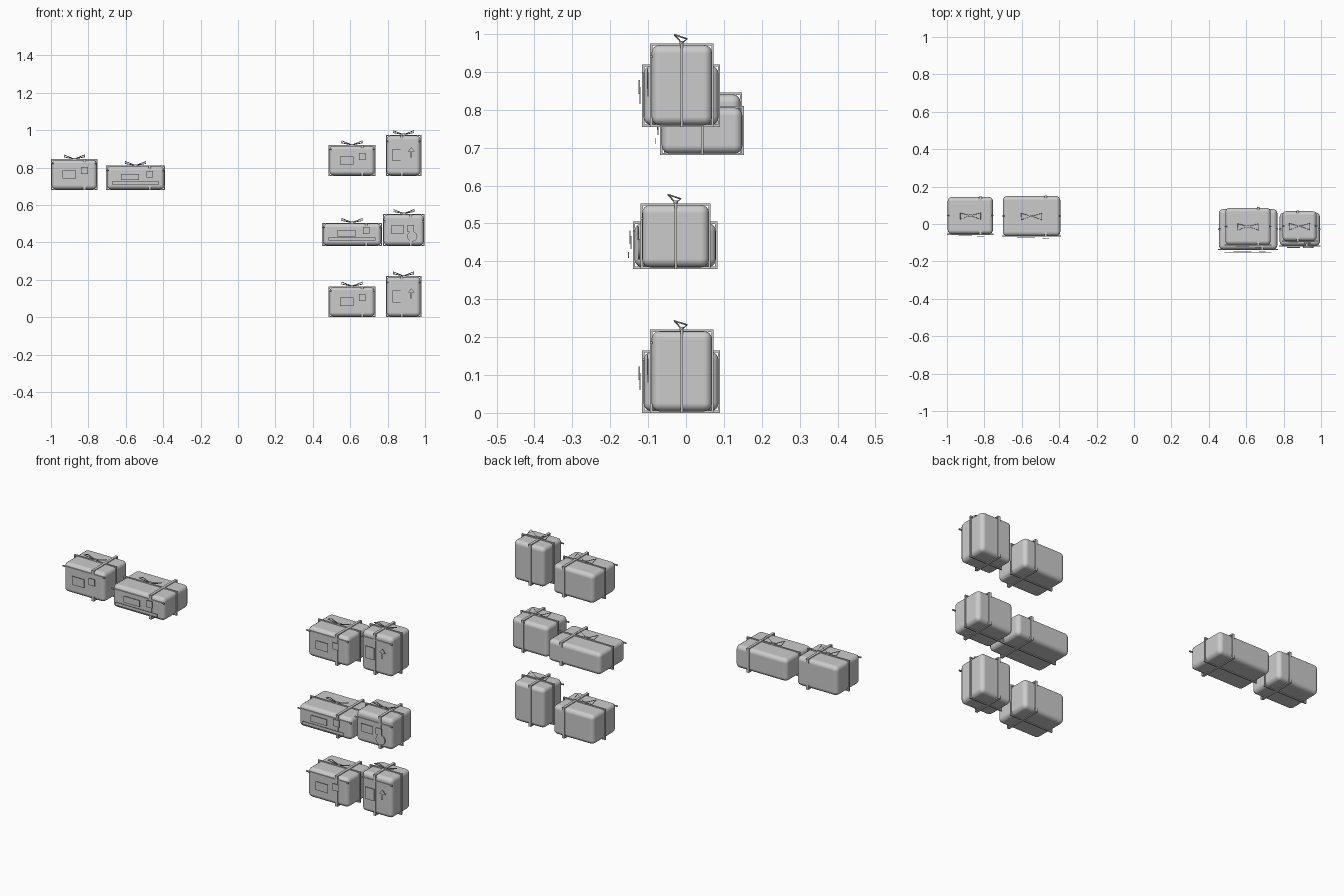
import bpy, bmesh
from mathutils import Vector

cube = bpy.data.objects.get("Cube")
if cube:
    bpy.data.objects.remove(cube)

grey = bpy.data.materials.new("plain_grey")
grey.use_nodes = True
grey.diffuse_color = (0.6, 0.6, 0.6, 1)
grey.node_tree.nodes["Principled BSDF"].inputs["Base Color"].default_value = (0.6, 0.6, 0.6, 1)


def finish(name, bm):
    mesh = bpy.data.meshes.new(name)
    bm.to_mesh(mesh)
    bm.free()
    mesh.materials.append(grey)
    obj = bpy.data.objects.new(name, mesh)
    bpy.context.collection.objects.link(obj)
    return obj


def add_box(bm, lo, hi):
    lo, hi = Vector(lo), Vector(hi)
    made = bmesh.ops.create_cube(bm, size=1)["verts"]
    bmesh.ops.scale(bm, vec=hi - lo, verts=made)
    bmesh.ops.translate(bm, vec=(lo + hi) / 2, verts=made)


def box(name, lo, hi):
    bm = bmesh.new()
    add_box(bm, lo, hi)
    return finish(name, bm)


def loop_strap(name, lo, hi, axis, at, width, thick=0.006):
    """Four square-cornered slats round the box, in the plane across axis."""
    bm = bmesh.new()
    for side in range(3):
        if side == axis:
            continue
        for end in (0, 1):
            a, b = list(lo), list(hi)
            a[axis], b[axis] = at - width / 2, at + width / 2
            if end:
                a[side] = hi[side] - thick
            else:
                b[side] = lo[side] + thick
            add_box(bm, a, b)
    return finish(name, bm)


def plate(name, x, z, w, h, y, thick=0.003):
    return box(name, (x - w / 2, y - thick, z - h / 2), (x + w / 2, y, z + h / 2))


def bow(name, x, y, z):
    """Two open triangular loops of thin cord and a small knot."""
    curve = bpy.data.curves.new(name, "CURVE")
    curve.dimensions = "3D"
    curve.bevel_depth = 0.0022
    curve.bevel_resolution = 0
    for s in (-1, 1):
        spline = curve.splines.new("POLY")
        spline.points.add(2)
        loop = ((0, 0, 0), (0.055 * s, -0.02, 0.022), (0.055 * s, 0.014, 0.011))
        for point, (dx, dy, dz) in zip(spline.points, loop):
            point.co = (x + dx, y + dy, z + dz, 1)
        spline.use_cyclic_u = True
    curve.materials.append(grey)
    obj = bpy.data.objects.new(name, curve)
    bpy.context.collection.objects.link(obj)
    box(name + "_knot", (x - 0.008, y - 0.006, z - 0.004), (x + 0.008, y + 0.006, z + 0.006))


def parcel(name, lo, hi, strap_x, seam, kind):
    cx, cy = (lo[0] + hi[0]) / 2, (lo[1] + hi[1]) / 2
    front, top, base = lo[1], hi[2], lo[2]
    inset = Vector((0.004, 0.004, 0.004))

    # Rounded parcel body
    body = box(name + "_body", Vector(lo) + inset, Vector(hi) - inset)
    bevel = body.modifiers.new("rounded_edges", "BEVEL")
    bevel.width, bevel.segments = 0.022, 4
    for poly in body.data.polygons:
        poly.use_smooth = True
    bevel.harden_normals = True

    # Straps and front seam
    loop_strap(name + "_wide_strap", lo, hi, 0, cx + strap_x, 0.014)
    loop_strap(name + "_cord", lo, hi, 1, cy, 0.007)
    z = base + seam * (top - base)
    box(name + "_seam", (lo[0], front, z - 0.003), (hi[0], front + 0.006, z + 0.003))
    bow(name + "_bow", cx, cy, top + 0.001)

    # Front details, by kind of parcel
    if kind == "crate":
        plate(name + "_label", cx - 0.028, base + 0.083, 0.072, 0.045, front - 0.004)
        plate(name + "_tag", cx + 0.054, base + 0.105, 0.036, 0.036, front - 0.006)
    elif kind == "long":
        plate(name + "_label", cx - 0.03, base + 0.07, 0.095, 0.034, front - 0.004)
        plate(name + "_tag", cx + 0.075, base + 0.084, 0.036, 0.036, front - 0.006)
        plate(name + "_tape", cx, base + 0.037, 0.25, 0.016, front - 0.011, 0.002)
    elif kind == "tall":
        plate(name + "_label", cx - 0.034, base + 0.112, 0.052, 0.064, front - 0.004)
        ax, az = cx + 0.042, base + 0.12
        plate(name + "_arrow_stem", ax, az, 0.007, 0.04, front - 0.005)
        bm = bmesh.new()
        y = front - 0.005
        tip = [bm.verts.new(p) for p in ((ax - 0.018, y, az + 0.012),
                                         (ax + 0.018, y, az + 0.012), (ax, y, az + 0.034))]
        face = bm.faces.new(tip)
        extra = bmesh.ops.extrude_face_region(bm, geom=[face])["geom"]
        bmesh.ops.translate(bm, vec=(0, -0.003, 0),
                            verts=[g for g in extra if isinstance(g, bmesh.types.BMVert)])
        bmesh.ops.recalc_face_normals(bm, faces=bm.faces)
        finish(name + "_arrow_head", bm)
    else:
        plate(name + "_label", cx - 0.034, base + 0.09, 0.07, 0.042, front - 0.004)
        plate(name + "_tag", cx + 0.037, base + 0.095, 0.036, 0.036, front - 0.006)
        bpy.ops.mesh.primitive_cylinder_add(vertices=24, radius=0.027, depth=0.006,
                                            location=(cx + 0.045, front - 0.004, base + 0.052),
                                            rotation=(1.5708, 0, 0))
        seal = bpy.context.object
        seal.name = name + "_seal"
        seal.data.materials.append(grey)
        bpy.ops.object.shade_smooth_by_angle()


# Left shelf
parcel("left_crate", (-1.0, -0.058, 0.68), (-0.75, 0.148, 0.845), 0.054, 0.86, "crate")
parcel("left_long", (-0.705, -0.068, 0.68), (-0.39, 0.153, 0.81), 0.075, 0.8, "long")

# Right shelves: the top and bottom pairs match
for row, z in (("bottom", 0), ("top", 0.755)):
    parcel(row + "_crate", (0.485, -0.116, z), (0.735, 0.09, z + 0.165), 0.054, 0.86, "crate")
    parcel(row + "_tall", (0.79, -0.095, z), (0.98, 0.073, z + 0.22), -0.01, 0.84, "tall")
parcel("middle_long", (0.45, -0.14, 0.38), (0.77, 0.083, 0.505), 0.075, 0.8, "long")
parcel("middle_gift", (0.775, -0.12, 0.38), (0.998, 0.065, 0.553), 0.037, 0.77, "gift")
